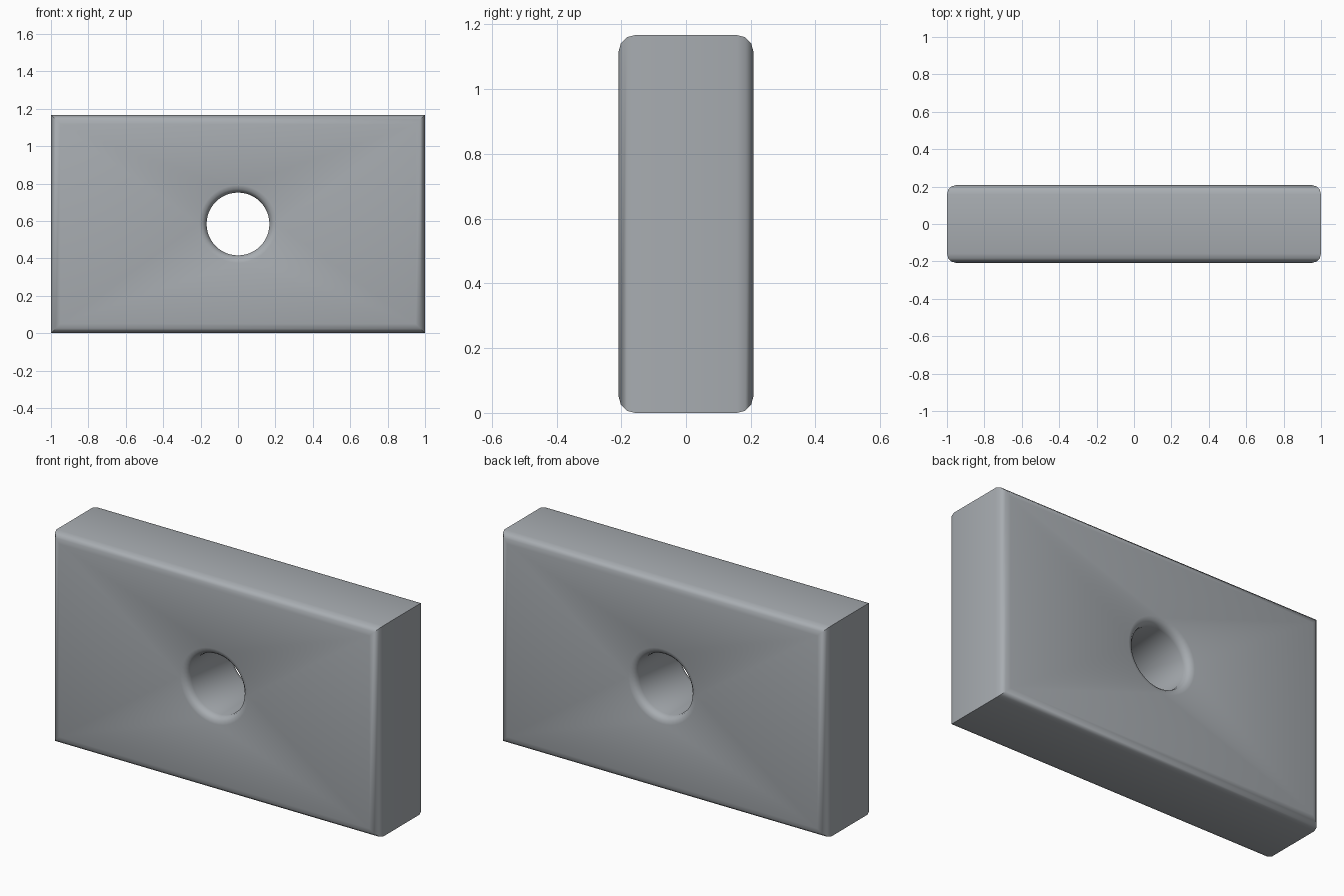
import bpy, bmesh, math

if "Cube" in bpy.data.objects:
    bpy.data.objects.remove(bpy.data.objects["Cube"])

W, D, H = 1.0, 0.208, 1.167      # half width, half depth, height
R, SEG = 0.168, 3                # hole radius, rounding steps
CZ = H / 2


def rounding(b):
    """Rounding profile, front to back: (inset from the outline, y)."""
    quarter = [(b * (1 - math.sin(a)), -D + b * (1 - math.cos(a)))
               for a in (i * math.pi / 2 / SEG for i in range(SEG + 1))]
    return quarter + [(i, -y) for i, y in reversed(quarter)]


def rectangle(inset, y):
    w, h = W - inset, H / 2 - inset
    return [(x * w, y, CZ + z * h) for x, z in ((-1, -1), (1, -1), (1, 1), (-1, 1))]


def circle(inset, y, n=48):
    r = R + inset
    return [(r * math.cos(2 * math.pi * k / n), y, CZ + r * math.sin(2 * math.pi * k / n))
            for k in range(n)]


def wall(bm, outline, b):
    """Skin the rounding profile around an outline, return its end loops of edges."""
    loops = [[bm.verts.new(p) for p in outline(i, y)] for i, y in rounding(b)]
    n = len(loops[0])
    for a, c in zip(loops, loops[1:]):
        for k in range(n):
            m = (k + 1) % n
            bm.faces.new((a[k], a[m], c[m], c[k]))
    return [[bm.edges.get((l[k], l[(k + 1) % n])) for k in range(n)]
            for l in (loops[0], loops[-1])]


bm = bmesh.new()
outer = wall(bm, rectangle, 0.05)    # outside walls
hole = wall(bm, circle, 0.04)        # round through-hole

# front and back faces around the hole
for o, h in zip(outer, hole):
    bmesh.ops.triangle_fill(bm, edges=o + h, use_beauty=True)
bmesh.ops.recalc_face_normals(bm, faces=bm.faces[:])

mesh = bpy.data.meshes.new("block_with_hole")
bm.to_mesh(mesh)
bm.free()
block = bpy.data.objects.new("block_with_hole", mesh)
bpy.context.collection.objects.link(block)

# dark blue-grey colour
mat = bpy.data.materials.new("slate_grey")
mat.diffuse_color = (0.39, 0.415, 0.44, 1)
mat.use_nodes = True
mat.node_tree.nodes["Principled BSDF"].inputs["Base Color"].default_value = mat.diffuse_color
mesh.materials.append(mat)

bpy.context.view_layer.objects.active = block
block.select_set(True)
bpy.ops.object.shade_smooth_by_angle(angle=math.radians(40))
